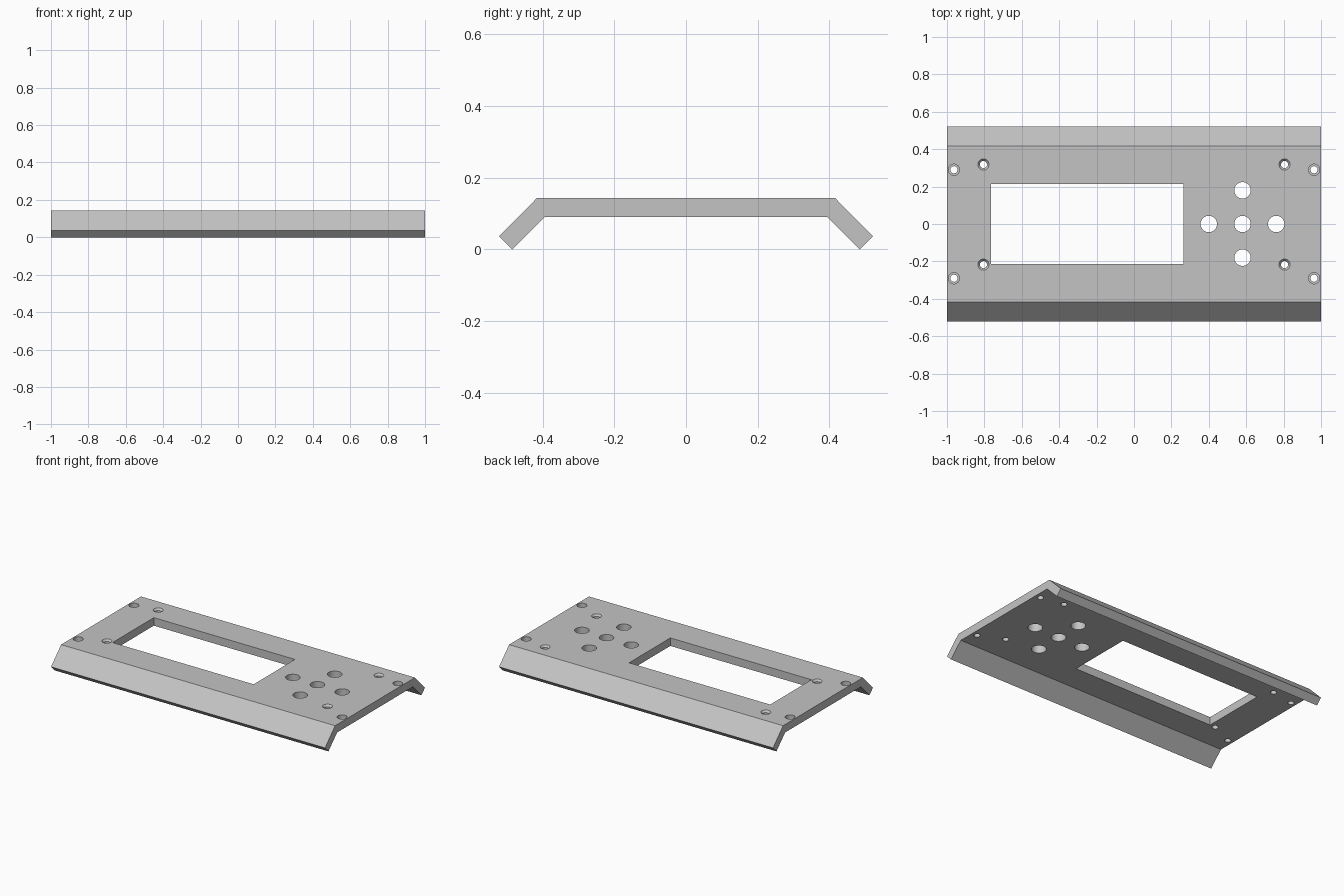
import bpy
import bmesh
from math import cos, sin, tau

default_cube = bpy.data.objects.get("Cube")
if default_cube:
    bpy.data.objects.remove(default_cube, do_unlink=True)

TOP, UNDER = 0.143, 0.09      # upper and lower faces of the flat panel
ABOVE, BELOW = 0.2, -0.05     # cutter ends

grey = bpy.data.materials.new("panel_grey")
grey.use_nodes = True
colour = (0.55, 0.55, 0.55, 1)
grey.diffuse_color = colour
grey.node_tree.nodes["Principled BSDF"].inputs["Base Color"].default_value = colour


def add_object(name, bm):
    bmesh.ops.recalc_face_normals(bm, faces=bm.faces)
    mesh = bpy.data.meshes.new(name)
    bm.to_mesh(mesh)
    bm.free()
    mesh.materials.append(grey)
    obj = bpy.data.objects.new(name, mesh)
    bpy.context.collection.objects.link(obj)
    return obj


def loft(bm, rings):
    """Skin a closed solid through matching rings of points."""
    loops = [[bm.verts.new(p) for p in ring] for ring in rings]
    for a, b in zip(loops, loops[1:]):
        n = len(a)
        for i in range(n):
            j = (i + 1) % n
            bm.faces.new((a[i], a[j], b[j], b[i]))
    bm.faces.new(loops[0])
    bm.faces.new(loops[-1])


def round_hole(bm, x, y, profile, sides=32):
    """Turned cutter from (radius, height) pairs."""
    loft(bm, [[(x + r * cos(tau * i / sides), y + r * sin(tau * i / sides), z)
               for i in range(sides)] for r, z in profile])


# Bent panel: half cross-section mirrored, then extruded along x
half = [(0.416, TOP), (0.521, 0.037), (0.485, 0), (0.395, UNDER)]
section = half + [(-y, z) for y, z in reversed(half)]
bm = bmesh.new()
loft(bm, [[(x, y, z) for y, z in section] for x in (-1, 1)])
panel = add_object("bent_panel", bm)

cut = bmesh.new()

# Display window
window = [(-0.765, -0.215), (0.265, -0.215), (0.265, 0.215), (-0.765, 0.215)]
loft(cut, [[(x, y, z) for x, y in window] for z in (BELOW, ABOVE)])

# Button holes in a cross
for dx, dy in ((0, 0), (1, 0), (-1, 0), (0, 1), (0, -1)):
    round_hole(cut, 0.58 + 0.18 * dx, 0.18 * dy, [(0.044, BELOW), (0.044, ABOVE)])

# Screw holes: counterbored at the ends, countersunk around the display board
counterbore = [(0.019, BELOW), (0.019, TOP - 0.03), (0.03, TOP - 0.03), (0.03, ABOVE)]
countersink = [(0.019, BELOW), (0.019, TOP - 0.012), (0.03, TOP), (0.03, ABOVE)]
for side in (-1, 1):
    for y in (-0.29, 0.29):
        round_hole(cut, side * 0.963, y, counterbore)
    for y in (-0.217, 0.318):
        round_hole(cut, side * 0.805, y, countersink)
cutter = add_object("hole_cutter", cut)
cutter.hide_render = True

# Cut the openings and bake the result
boolean = panel.modifiers.new("openings", 'BOOLEAN')
boolean.operation = 'DIFFERENCE'
boolean.solver = 'EXACT'
boolean.object = cutter
bpy.context.view_layer.update()
baked = bpy.data.meshes.new_from_object(
    panel.evaluated_get(bpy.context.evaluated_depsgraph_get()))
panel.modifiers.clear()
panel.data = baked
bpy.data.objects.remove(cutter, do_unlink=True)

# Smooth hole walls, crisp panel edges
bpy.ops.object.select_all(action='DESELECT')
panel.select_set(True)
bpy.context.view_layer.objects.active = panel
bpy.ops.object.shade_smooth_by_angle(angle=0.5)
